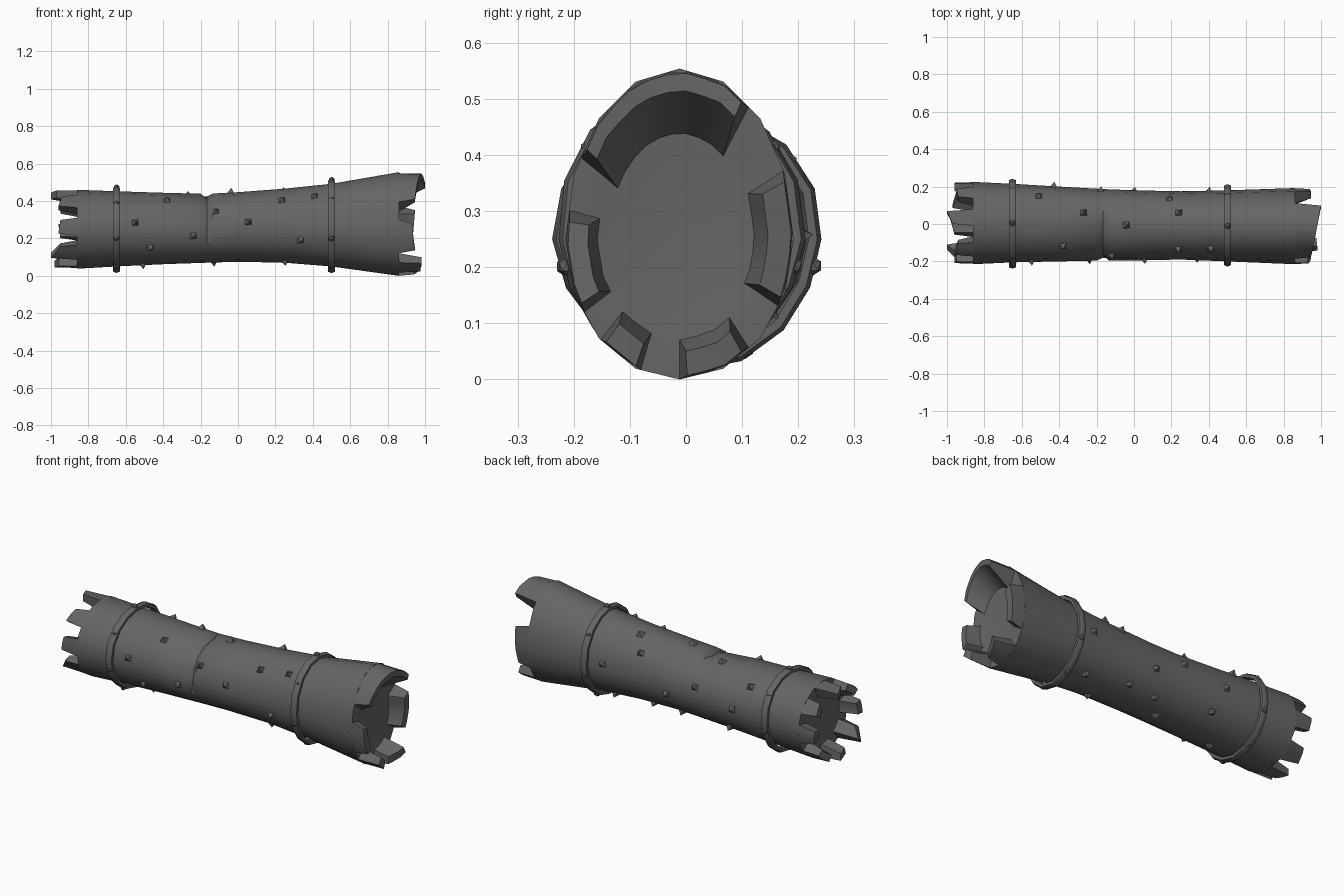
import bpy, bmesh
from math import sin, cos, radians, pi
from mathutils import Vector

if "Cube" in bpy.data.objects:
    bpy.data.objects.remove(bpy.data.objects["Cube"])

N = 16        # sides of the trunk
ZC = 0.25     # height of the widest line
# trunk stations: x, ymin, ymax, zmin, zmax
ST = [(-0.86, -0.215, 0.225, 0.038, 0.46), (-0.65, -0.205, 0.215, 0.05, 0.452),
      (-0.4, -0.2, 0.2, 0.062, 0.444), (-0.17, -0.195, 0.187, 0.07, 0.438),
      (0.0, -0.195, 0.18, 0.075, 0.447), (0.25, -0.19, 0.175, 0.07, 0.466),
      (0.5, -0.2, 0.18, 0.05, 0.492), (0.86, -0.215, 0.192, 0.0, 0.554)]
BARK = bpy.data.materials.new("dark_bark")
BARK.diffuse_color = (0.13, 0.13, 0.13, 1)
BARK.use_nodes = True
BARK.node_tree.nodes["Principled BSDF"].inputs["Base Color"].default_value = BARK.diffuse_color


def section(x):
    if x <= ST[0][0]:
        return ST[0][1:]
    for a, b in zip(ST, ST[1:]):
        if x <= b[0]:
            t = (x - a[0]) / (b[0] - a[0])
            return [p + (q - p) * t for p, q in zip(a[1:], b[1:])]
    return ST[-1][1:]


def pt(x, deg, s=1.0, off=0.0):
    """Point on the faceted trunk outline; 0 deg = back (+y), 90 = top."""
    y0, y1, z0, z1 = section(x)
    yc, ry = (y0 + y1) / 2, (y1 - y0) / 2 + off

    def corner(k):
        a = 2 * pi * k / N
        rz = (z1 - ZC if sin(a) > 0 else ZC - z0) + off
        return Vector((x, yc + s * ry * cos(a), ZC + s * rz * sin(a)))
    k = deg / 360 * N
    i = int(k // 1)
    return corner(i).lerp(corner(i + 1), k - i)


def normal(x, deg):
    t = pt(x, deg + 8) - pt(x, deg - 8)
    return Vector((0, t.z, -t.y)).normalized()


def make(name, bm, smooth=None):
    bmesh.ops.recalc_face_normals(bm, faces=bm.faces)
    me = bpy.data.meshes.new(name)
    bm.to_mesh(me)
    bm.free()
    me.materials.append(BARK)
    ob = bpy.data.objects.new(name, me)
    bpy.context.collection.objects.link(ob)
    if smooth:
        bpy.ops.object.select_all(action='DESELECT')
        ob.select_set(True)
        bpy.context.view_layer.objects.active = ob
        bpy.ops.object.shade_smooth_by_angle(angle=radians(smooth))


def bridge(bm, a, b, closed=True):
    n = len(a)
    for i in range(n if closed else n - 1):
        j = (i + 1) % n
        bm.faces.new((a[i], a[j], b[j], b[i]))


# Trunk with a crack near the middle and shallow hollow ends
bm = bmesh.new()
rings = []
for x in (-0.86, -0.65, -0.4, -0.2, -0.165, -0.135, 0, 0.12, 0.25, 0.38, 0.5, 0.68, 0.86):
    ring = []
    for k in range(N):
        d = 360 * k / N
        dent = 0.86 if x == -0.165 and 80 < d < 200 else 1
        dent = 0.94 if x == -0.2 and 100 < d < 170 else dent
        ring.append(bm.verts.new(pt(x, d, dent)))
    rings.append(ring)
for a, b in zip(rings, rings[1:]):
    bridge(bm, a, b)
for ring, x, s in ((rings[0], -0.86, 1), (rings[-1], 0.86, -1)):
    inner = [bm.verts.new(pt(x, 360 * k / N, 0.72)) for k in range(N)]
    bridge(bm, ring, inner)
    c = bm.verts.new((x + s * 0.04, -0.01, ZC))
    for i in range(N):
        bm.faces.new((inner[i], inner[(i + 1) % N], c))
make("trunk", bm, 40)


# Jagged broken teeth: start angle, end angle, tip x at start, tip x at end,
# inner scale at the root and at the tip
def teeth(name, base, spans):
    bm = bmesh.new()
    for a0, a1, t0, t1, s0, s1 in spans:
        n = max(2, round((a1 - a0) / 11))
        taper = min(4, (a1 - a0) * 0.12)
        loops = []
        for i in range(n + 1):
            f = i / n
            ab = a0 + (a1 - a0) * f
            at = a0 + taper + (a1 - a0 - 2 * taper) * f
            tip = t0 + (t1 - t0) * f
            loops.append([bm.verts.new(p) for p in (
                pt(base, ab), pt(tip, at, 0.985), pt(tip, at, s1), pt(base, ab, s0))])
        for a, b in zip(loops, loops[1:]):
            bridge(bm, a, b)
        bm.faces.new(loops[0])
        bm.faces.new(loops[-1])
    make(name, bm, 35)


teeth("right_end_teeth", 0.858, [(52, 151, 1.0, 0.945, 0.63, 0.88),
      (170, 212, 0.93, 0.945, 0.72, 0.81), (226, 250, 0.98, 0.975, 0.72, 0.81),
      (270, 308, 0.94, 0.98, 0.72, 0.81), (331, 384, 0.93, 0.945, 0.66, 0.78)])
teeth("left_end_teeth", -0.858, [(a, b, t, u, 0.69, 0.8) for a, b, t, u in (
      (163, 190, -0.95, -0.96), (204, 232, -0.95, -1.0), (250, 277, -0.96, -0.98),
      (294, 325, -0.97, -0.95), (343, 371, -0.95, -0.96), (27, 52, -0.95, -0.94),
      (70, 94, -1.0, -0.97), (118, 146, -0.94, -0.96))])

# Vine bands, slightly loose around the trunk, with round studs
for name, x in (("left", -0.65), ("right", 0.5)):
    bm = bmesh.new()
    loops = []
    for k in range(N):
        d = 360 * k / N
        loose = 0.015 + 0.006 * sin(3 * radians(d) + x)
        c, nrm = pt(x, d, 1, loose), normal(x, d)
        loops.append([bm.verts.new(c + 0.015 * cos(j * pi / 3) * nrm
                                   + Vector((0.022 * sin(j * pi / 3), 0, 0))) for j in range(6)])
    for i in range(N):
        bridge(bm, loops[i], loops[(i + 1) % N])
    make(name + "_band", bm, 50)
    bm = bmesh.new()
    for k in range(7):
        ret = bmesh.ops.create_icosphere(bm, subdivisions=1, radius=0.018)
        bmesh.ops.translate(bm, verts=ret['verts'], vec=pt(x, 193 + k * 360 / 7, 1, 0.02))
    make(name + "_band_studs", bm)

# Small thorns scattered over the bark: x, angle
bm = bmesh.new()
for x, d in ((-0.55, 170), (-0.47, 212), (-0.38, 127), (-0.24, 192), (-0.12, 150),
             (0.055, 169), (0.235, 134), (0.335, 199), (0.41, 131), (-0.04, 90),
             (-0.51, 262), (-0.13, 275), (0.25, 255), (-0.51, 44), (-0.43, 2),
             (-0.27, 71), (-0.18, 18), (0.0, 350), (0.19, 40), (0.24, 68),
             (0.4, 8), (-0.38, 318), (-0.05, 305), (0.12, 310), (0.38, 300)):
    p, nrm = pt(x, d), normal(x, d)
    u, v = Vector((1, 0, 0)), nrm.cross(Vector((1, 0, 0)))
    base = [bm.verts.new(p + 0.018 * (a * u + b * v) - 0.002 * nrm)
            for a, b in ((-1, -1), (1, -0.8), (0.9, 1), (-1, 0.9))]
    tip = bm.verts.new(p + 0.026 * nrm + 0.004 * u)
    bm.faces.new(base)
    for i in range(4):
        bm.faces.new((base[i], base[(i + 1) % 4], tip))
make("thorns", bm)
